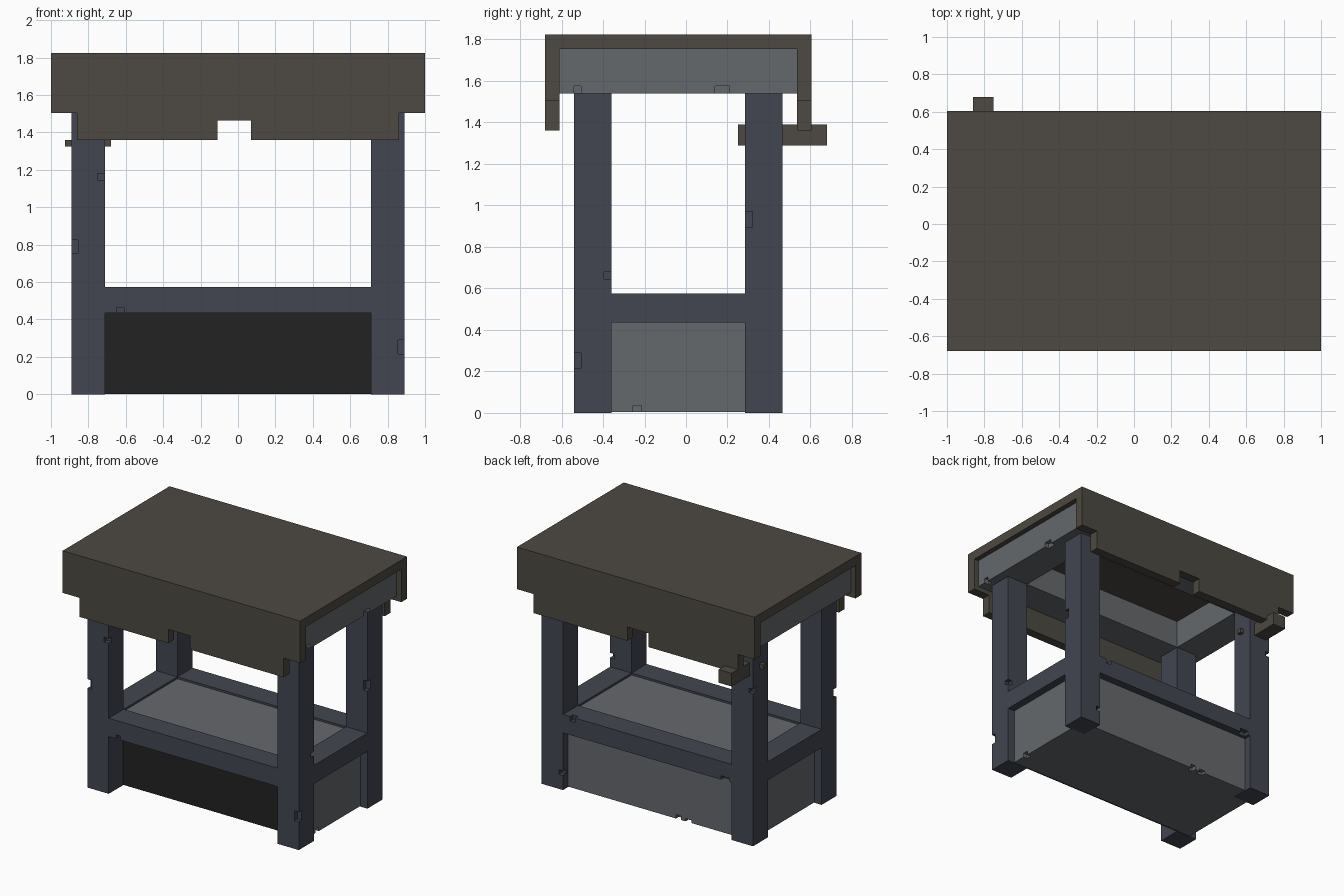
import bpy, bmesh

if "Cube" in bpy.data.objects:
    bpy.data.objects.remove(bpy.data.objects["Cube"])


def material(name, rgb):
    def lin(c):
        c /= 255
        return c / 12.92 if c <= 0.04045 else ((c + 0.055) / 1.055) ** 2.4
    m = bpy.data.materials.new(name)
    m.diffuse_color = (*[lin(c) for c in rgb], 1)
    m.use_nodes = True
    m.node_tree.nodes["Principled BSDF"].inputs["Base Color"].default_value = m.diffuse_color
    return m


BROWN = material("dark brown wood", (77, 73, 66))
SLATE = material("blue grey timber", (66, 70, 80))
STONE = material("mid grey stone", (101, 104, 108))
BLACK = material("soot black", (34, 34, 34))


def finish(name, bm, mat):
    bmesh.ops.recalc_face_normals(bm, faces=bm.faces)
    me = bpy.data.meshes.new(name)
    bm.to_mesh(me)
    bm.free()
    ob = bpy.data.objects.new(name, me)
    bpy.context.collection.objects.link(ob)
    if mat:
        me.materials.append(mat)
    return ob


def add_box(bm, x0, x1, y0, y1, z0, z1):
    vs = bmesh.ops.create_cube(bm, size=1)["verts"]
    for v in vs:
        v.co.x = x1 if v.co.x > 0 else x0
        v.co.y = y1 if v.co.y > 0 else y0
        v.co.z = z1 if v.co.z > 0 else z0


def box(name, mat, *dims):
    bm = bmesh.new()
    add_box(bm, *dims)
    return finish(name, bm, mat)


def extrude(name, mat, points, direction):
    """Extrude a closed polygon along a direction."""
    bm = bmesh.new()
    face = bm.faces.new([bm.verts.new(p) for p in points])
    new = bmesh.ops.extrude_face_region(bm, geom=[face])["geom"]
    bmesh.ops.translate(bm, vec=direction,
                        verts=[g for g in new if isinstance(g, bmesh.types.BMVert)])
    if not any(f is face for f in bm.faces):
        bm.faces.new([v for v in bm.verts][:len(points)])
    return finish(name, bm, mat)


def chip(ob, chips):
    """Cut small square chips out of an object."""
    bm = bmesh.new()
    for c in chips:
        add_box(bm, *c)
    cutter = finish("chip_cutter", bm, None)
    cutter.hide_render = True
    mod = ob.modifiers.new("chips", "BOOLEAN")
    mod.operation = "DIFFERENCE"
    mod.solver = "EXACT"
    mod.object = cutter
    bpy.context.view_layer.objects.active = ob
    bpy.ops.object.modifier_apply(modifier=mod.name)
    bpy.data.objects.remove(cutter)


XO, XI = 0.89, 0.71                  # outer and inner frame faces
YF, YFI, YBI, YB = -0.54, -0.36, 0.285, 0.465

# Four corner posts
posts = {}
for sx, side in ((-1, "left"), (1, "right")):
    for y0, y1, end in ((YF, YFI, "front"), (YBI, YB, "back")):
        xs = sorted((sx * XI, sx * XO))
        posts[end, side] = box(f"{end}_{side}_post", SLATE, *xs, y0, y1, 0, 1.54)

chip(posts["front", "left"], [(-0.92, -0.855, -0.56, -0.505, 0.755, 0.825),
                              (-0.75, -0.69, -0.56, -0.505, 1.145, 1.18)])
chip(posts["front", "right"], [(0.855, 0.92, -0.56, -0.505, 0.215, 0.29),
                               (0.855, 0.92, -0.395, -0.34, 0.645, 0.68)])
chip(posts["back", "right"], [(0.855, 0.92, 0.26, 0.32, 0.895, 0.97),
                              (0.69, 0.745, 0.43, 0.49, 0.11, 0.145)])
chip(posts["back", "left"], [(-0.92, -0.855, 0.43, 0.49, 1.16, 1.195)])

# Rails around the shelf
Z0, Z1 = 0.435, 0.575
front_rail = box("front_rail", SLATE, -XI, XI, YF, YFI, Z0, Z1)
chip(front_rail, [(-0.65, -0.61, -0.56, -0.505, 0.40, 0.465)])
back_rail = box("back_rail", SLATE, -XI, XI, YBI, YB, Z0, Z1)
chip(back_rail, [(0.61, 0.65, 0.43, 0.49, 0.54, 0.60),
                 (-0.69, -0.62, 0.43, 0.49, 0.40, 0.465)])
for sx, side in ((-1, "left"), (1, "right")):
    box(f"{side}_rail", SLATE, *sorted((sx * XI, sx * XO)), YFI, YBI, Z0, Z1)

# Stone base with the shelf surface on top and a dark front
base = box("stone_base", STONE, -0.83, 0.83, YFI, 0.405, 0.004, 0.45)
chip(base, [(0.80, 0.86, -0.255, -0.215, -0.03, 0.035),
            (-0.24, -0.20, 0.37, 0.43, -0.03, 0.035),
            (-0.33, -0.28, 0.37, 0.43, -0.03, 0.025)])
box("shelf", STONE, -XI, XI, YFI, YBI, 0.44, 0.56)
box("base_front_plate", BLACK, -XI, XI, YFI - 0.006, YFI - 0.001, 0.002, Z0)

# Stone ring beam under the roof
TOP, LOW = 1.755, 1.54
for y0, y1, end in ((-0.61, YFI, "front"), (YBI, 0.535, "back")):
    box(f"{end}_ring_beam", STONE, -XI, XI, y0, y1, LOW, TOP)
for sx, side in ((-1, "left"), (1, "right")):
    beam = box(f"{side}_ring_beam", STONE, *sorted((sx * XI, sx * 0.96)),
               -0.61, 0.535, LOW, TOP)
    if sx > 0:
        chip(beam, [(0.925, 1.0, -0.54, -0.505, 1.5, 1.575),
                    (0.925, 1.0, 0.14, 0.21, 1.5, 1.575)])

# Roof slab and notched front and back skirts
box("roof_slab", BROWN, -1, 1, -0.61, 0.535, TOP, 1.825)
outline = [(-1, 1.825), (-1, 1.505), (-0.86, 1.505), (-0.86, 1.36), (-0.11, 1.36),
           (-0.11, 1.465), (0.07, 1.465), (0.07, 1.36), (0.86, 1.36), (0.86, 1.505),
           (1, 1.505), (1, 1.825)]
for y, end in ((-0.68, "front"), (0.535, "back")):
    extrude(f"{end}_roof_skirt", BROWN, [(x, y, z) for x, z in outline], (0, 0.07, 0))

# Wooden bar and cross peg through the back left post
box("lock_bar", BROWN, -0.86, -0.75, 0.25, 0.68, 1.29, 1.39)
box("lock_peg", BROWN, -0.925, -0.68, 0.355, 0.39, 1.325, 1.36)
